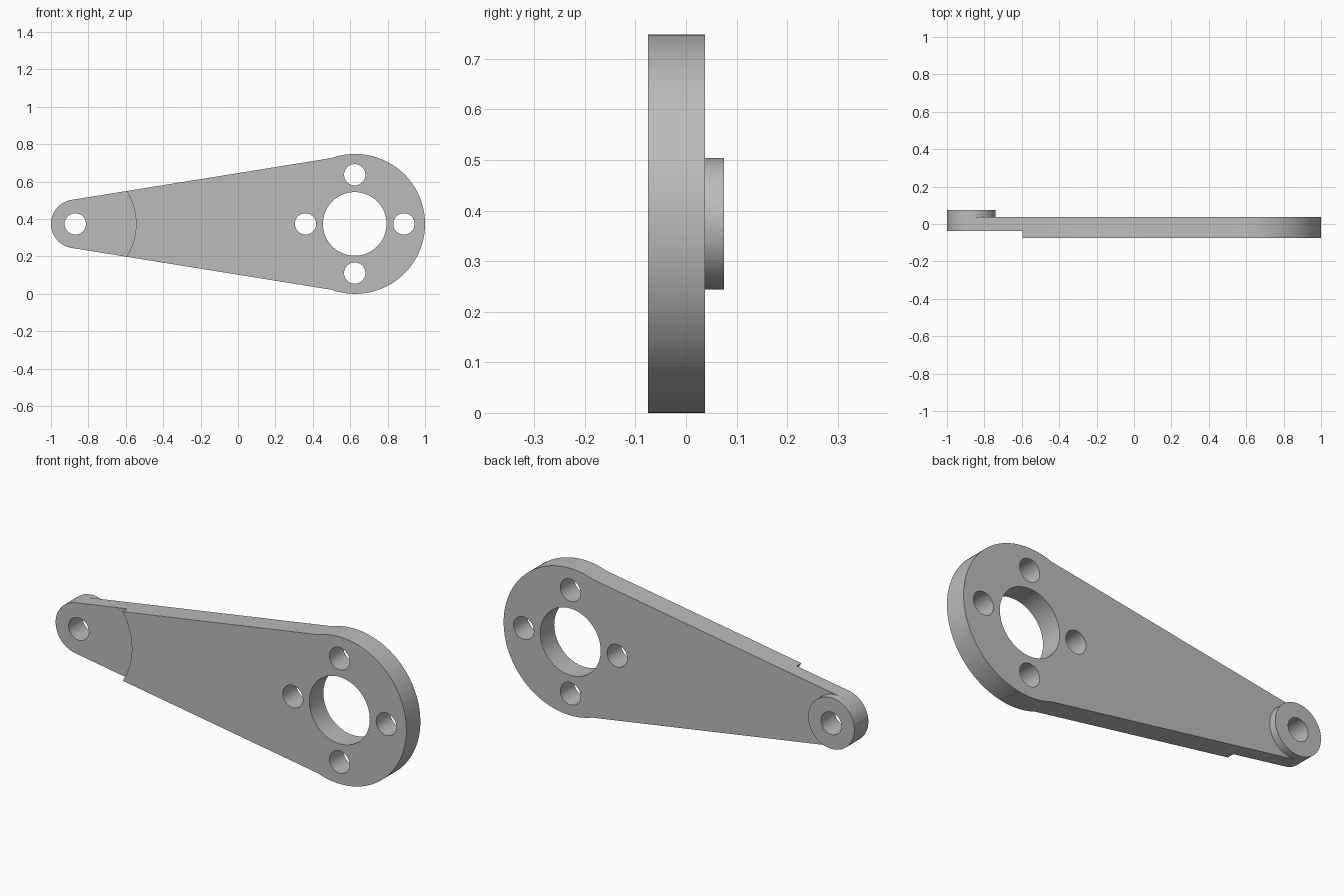
import bpy, bmesh, math
from mathutils import Matrix, Vector

cube = bpy.data.objects.get("Cube")
if cube:
    bpy.data.objects.remove(cube, do_unlink=True)

MID = 0.374                       # height of the long axis
FRONT, STEP, BACK, BOSS = -0.075, -0.0375, 0.0375, 0.075
BIG_X, BIG_R = 0.626, 0.374       # wide end
TIP_X, TIP_R = -0.87, 0.13        # narrow end
BOLT_R = 0.057

grey = bpy.data.materials.new("plain grey")
grey.use_nodes = True
color = (0.50, 0.50, 0.50, 1)
grey.diffuse_color = color
grey.node_tree.nodes["Principled BSDF"].inputs["Base Color"].default_value = color


def arc(cx, r, start, end, steps):
    """Points of an arc around (cx, MID), angles in radians."""
    angles = [start + (end - start) * i / steps for i in range(steps + 1)]
    return [(cx + r * math.cos(a), MID + r * math.sin(a)) for a in angles]


def prism(name, outline, y0, y1):
    """Extrude an x-z outline from y0 to y1."""
    bm = bmesh.new()
    face = bm.faces.new([bm.verts.new((x, y0, z)) for x, z in outline])
    grown = bmesh.ops.extrude_face_region(bm, geom=[face], use_keep_orig=True)
    top = [v for v in grown["geom"] if isinstance(v, bmesh.types.BMVert)]
    bmesh.ops.translate(bm, verts=top, vec=(0, y1 - y0, 0))
    bmesh.ops.recalc_face_normals(bm, faces=bm.faces)
    mesh = bpy.data.meshes.new(name)
    bm.to_mesh(mesh)
    bm.free()
    mesh.materials.append(grey)
    obj = bpy.data.objects.new(name, mesh)
    bpy.context.scene.collection.objects.link(obj)
    return obj


def rod(name, x, z, r, y0=-0.2, y1=0.2, sides=64):
    """Round prism along y."""
    ring = [(x + px, z - MID + pz) for px, pz in arc(0, r, 0, math.tau, sides)[:-1]]
    return prism(name, ring, y0, y1)


def cut(obj, cutters):
    """Subtract the cutters, then discard them."""
    for c in cutters:
        c.hide_render = True
        mod = obj.modifiers.new("cut", "BOOLEAN")
        mod.operation, mod.solver, mod.object = "DIFFERENCE", "EXACT", c
    bpy.context.view_layer.update()
    result = bpy.data.meshes.new_from_object(
        obj.evaluated_get(bpy.context.evaluated_depsgraph_get()))
    obj.modifiers.clear()
    obj.data = result
    for c in cutters:
        bpy.data.objects.remove(c, do_unlink=True)


# Tapered arm plate: round wide end, straight sides, round tip
kink = math.acos((0.5 - BIG_X) / BIG_R)
tip = math.radians(97)
outline = arc(BIG_X, BIG_R, -kink, kink, 72) + arc(TIP_X, TIP_R, tip, math.tau - tip, 40)
arm = prism("arm_plate", outline, FRONT, BACK)

# Bore, four bolt holes, tip hole and the curved recess at the tip
holes = [rod("bore", BIG_X - 0.002, MID, 0.17),
         rod("tip_hole", TIP_X, MID, BOLT_R, sides=40),
         rod("recess", TIP_X, MID, 0.325, y1=STEP, sides=128)]
for i in range(4):
    a = i * math.pi / 2
    holes.append(rod("bolt_hole", BIG_X - 0.002 + 0.263 * math.cos(a),
                     MID + 0.263 * math.sin(a), BOLT_R, sides=40))
cut(arm, holes)

# Raised round boss on the back of the tip
boss = rod("tip_boss", TIP_X, MID, TIP_R, BACK, BOSS)
cut(boss, [rod("boss_hole", TIP_X, MID, BOLT_R, sides=40)])

for obj in (arm, boss):
    bpy.ops.object.select_all(action="DESELECT")
    obj.select_set(True)
    bpy.context.view_layer.objects.active = obj
    bpy.ops.object.shade_smooth_by_angle(angle=math.radians(30))
